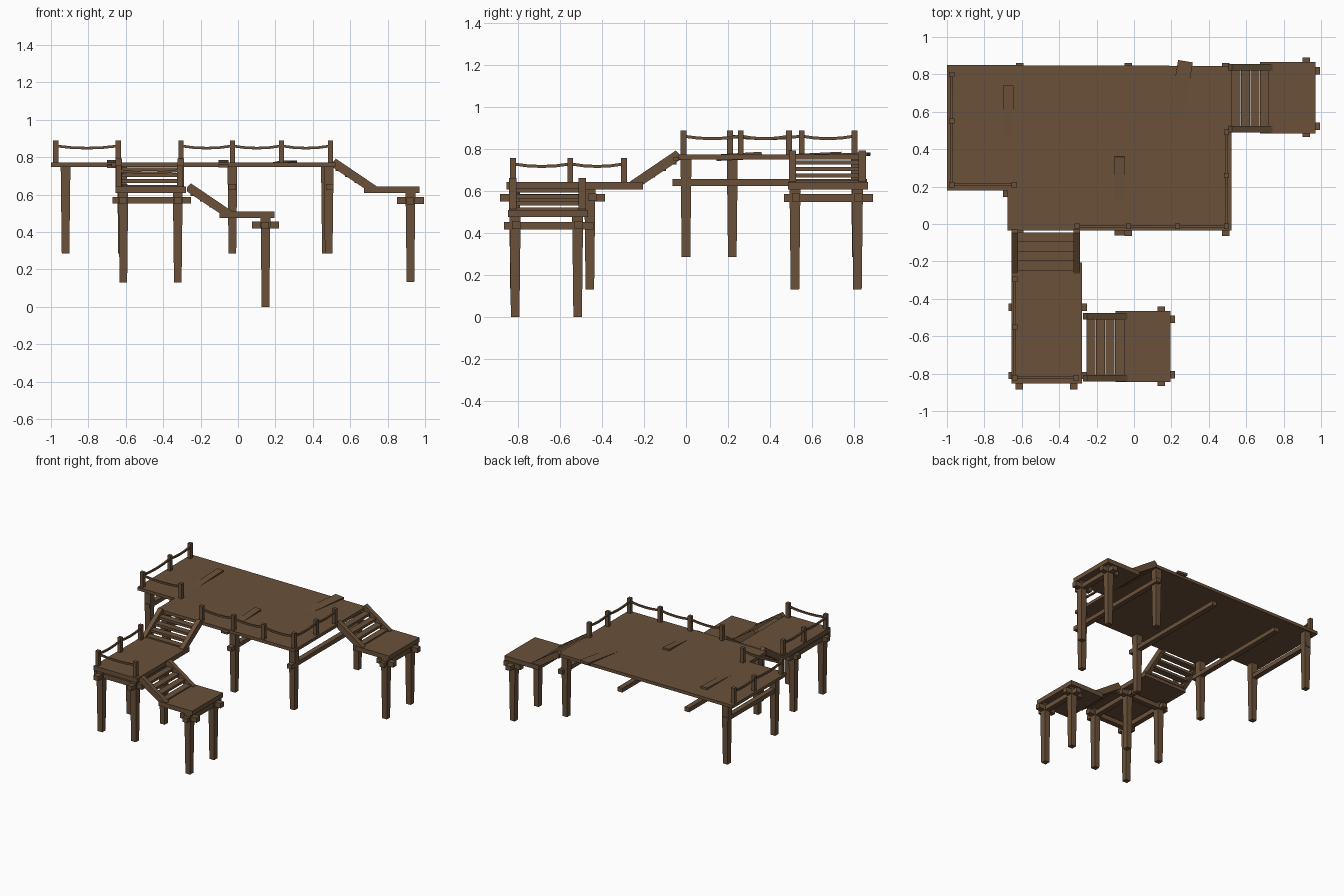
import bpy, bmesh, math
from mathutils import Vector, Matrix

if "Cube" in bpy.data.objects:
    bpy.data.objects.remove(bpy.data.objects["Cube"])

wood = bpy.data.materials.new("weathered brown wood")
wood.diffuse_color = (0.145, 0.083, 0.042, 1)
wood.use_nodes = True
wood.node_tree.nodes["Principled BSDF"].inputs["Base Color"].default_value = wood.diffuse_color


def finish(name, bm):
    bmesh.ops.recalc_face_normals(bm, faces=bm.faces)
    me = bpy.data.meshes.new(name)
    bm.to_mesh(me)
    bm.free()
    me.materials.append(wood)
    ob = bpy.data.objects.new(name, me)
    bpy.context.collection.objects.link(ob)
    return ob


def box(name, x0, x1, y0, y1, z0, z1, taper=1.0, mat=None):
    """Box from its bounds; taper scales the bottom end."""
    bm = bmesh.new()
    bmesh.ops.create_cube(bm, size=1)
    c = Vector(((x0 + x1) / 2, (y0 + y1) / 2, (z0 + z1) / 2))
    for v in bm.verts:
        t = taper if v.co.z < 0 else 1
        v.co = c + Vector((v.co.x * (x1 - x0) * t, v.co.y * (y1 - y0) * t, v.co.z * (z1 - z0)))
    if mat:
        bm.transform(mat)
    return finish(name, bm)


def prism(name, points, direction, mat=None):
    """Extrude a polygon along a vector."""
    bm = bmesh.new()
    f = bm.faces.new([bm.verts.new(p) for p in points])
    r = bmesh.ops.extrude_face_region(bm, geom=[f])
    bmesh.ops.translate(bm, vec=direction, verts=[v for v in r["geom"] if isinstance(v, bmesh.types.BMVert)])
    if mat:
        bm.transform(mat)
    return finish(name, bm)


def beam(name, a, b, w, h):
    """Rectangular plank between two points."""
    a, b = Vector(a), Vector(b)
    d = (b - a).normalized()
    side = d.cross(Vector((0, 0, 1))).normalized()
    up = side.cross(d)
    pts = [a + side * i * w / 2 + up * j * h / 2 for i, j in ((-1, -1), (1, -1), (1, 1), (-1, 1))]
    return prism(name, pts, b - a)


def leg(name, x, y, z0, z1):
    box(name, x - .026, x + .026, y - .026, y + .026, z0, z1, .78)


def stairs(name, mat):
    """Local +x runs downhill; origin is the centre of the upper deck edge."""
    profile = [(-.012, 0), (.008, .022), (.225, -.125), (.225, -.16), (.195, -.16), (-.012, -.022)]
    for s, y in (("left", .148), ("right", -.183)):
        prism(name + "_stringer_" + s, [(px, y, pz) for px, pz in profile], Vector((0, .035, 0)), mat)
    for i in range(4):
        x, z = .005 + i * .051, -.025 - i * .031
        box(name + "_tread", x, x + .05, -.16, .16, z - .02, z, mat=mat)


def railing(name, points, z):
    """Square posts linked by gently sagging rope."""
    for x, y in points:
        box(name + "_post", x - .014, x + .014, y - .014, y + .014, z - .02, z + .118)
    for a, b in zip(points, points[1:]):
        n = 4
        cu = bmesh.new()
        rings = []
        d = (Vector(b) - Vector(a)).normalized()
        side = Vector((-d.y, d.x, 0)) * .006
        for i in range(n + 1):
            t = i / n
            p = Vector((*Vector(a).lerp(Vector(b), t), z + .09 - .012 * 4 * t * (1 - t)))
            rings.append([cu.verts.new(p + side * u + Vector((0, 0, .007 * v)))
                          for u, v in ((-1, -1), (1, -1), (1, 1), (-1, 1))])
        for r, q in zip(rings, rings[1:]):
            for k in range(4):
                cu.faces.new((r[k], r[(k + 1) % 4], q[(k + 1) % 4], q[k]))
        cu.faces.new(rings[0])
        cu.faces.new(rings[-1])
        finish(name + "_rope", cu)


# main L-shaped deck
outline = [(-1, .18), (-.675, .18), (-.675, -.035), (.52, -.035), (.52, .845), (-1, .85)]
prism("main_deck", [(x, y, .748) for x, y in outline], Vector((0, 0, .024)))
for x, y in ((-.62, 0), (-.03, 0), (.485, 0), (.47, .81), (-.922, .22), (-.922, .81)):
    leg("main_deck_leg", x, y, .285, .75)
for x, y0, y1 in ((-.61, -.06, .86), (-.03, -.065, .86), (.49, -.065, .86), (-.922, .19, .84)):
    box("main_deck_joist", x - .02, x + .02, y0, y1, .623, .656)

# loose planks poking through the main deck
beam("loose_plank_left", (-.672, .145, .75), (-.672, .74, .778), .055, .016)
beam("loose_plank_middle", (-.078, -.06, .752), (-.078, .36, .778), .055, .016)
beam("loose_plank_diagonal", (.19, .36, .757), (.275, .87, .775), .08, .016)

# middle platform in front
box("middle_platform", -.655, -.278, -.852, -.205, .607, .642)
for x in (-.613, -.322):
    for y in (-.457, -.815):
        leg("middle_platform_leg", x, y, .13, .61)
    box("middle_platform_joist", x - .02, x + .02, -.885, -.385, .55, .586)
for y in (-.445, -.81):
    box("middle_platform_crossbeam", -.67, -.25, y - .02, y + .02, .552, .588)

# two matching landings: upper right and lower front
for name, dx, dy, dz in (("right_landing", 0, 0, 0), ("lower_landing", -.775, -1.33, -.132)):
    box(name, .675 + dx, .97 + dx, .485 + dy, .865 + dy, .607 + dz, .642 + dz)
    for y in (.518 + dy, .815 + dy):
        leg(name + "_leg", .922 + dx, y, .132 + dz, .61 + dz)
        box(name + "_crossbeam", .85 + dx, .995 + dx, y - .015, y + .025, .55 + dz, .588 + dz)
    box(name + "_joist", .9 + dx, .942 + dx, .465 + dy, .89 + dy, .548 + dz, .584 + dz)
    stairs(name + "_stairs", Matrix.Translation((.515 + dx, .672 + dy, .77 + dz)))

# stairs from the main deck down to the middle platform
stairs("middle_stairs", Matrix.Translation((-.472, -.04, .77)) @ Matrix.Rotation(-math.pi / 2, 4, 'Z'))

# rope railings
railing("left_railing", [(-.975, .8), (-.975, .55), (-.975, .21), (-.64, .21)], .77)
railing("front_railing", [(-.305, -.012), (-.03, -.012), (.232, -.012), (.495, -.012), (.495, .26), (.495, .49)], .77)
railing("middle_railing", [(-.637, -.295), (-.637, -.55), (-.637, -.822), (-.312, -.822)], .638)
